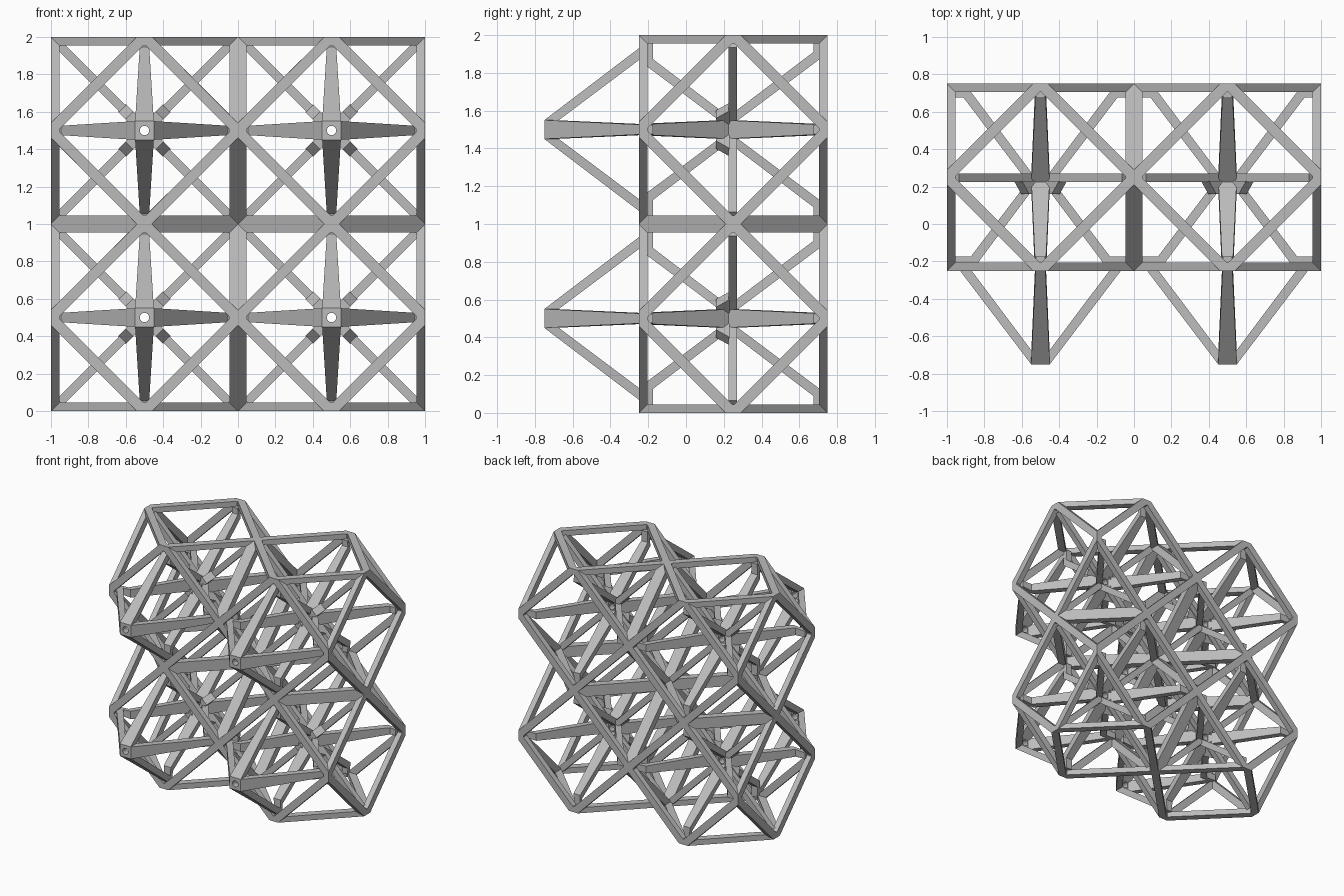
import bpy, bmesh, math
from mathutils import Vector, Matrix

cube = bpy.data.objects.get("Cube")
if cube:
    bpy.data.objects.remove(cube, do_unlink=True)

grey = bpy.data.materials.new("plain_grey")
grey.use_nodes = True
grey.diffuse_color = (0.5, 0.5, 0.5, 1)
grey.node_tree.nodes["Principled BSDF"].inputs["Base Color"].default_value = (0.5, 0.5, 0.5, 1)

THICK = 0.045   # depth of the frames
HALF = 0.04     # half bar width measured along an axis


def finish(bm, name):
    bmesh.ops.recalc_face_normals(bm, faces=bm.faces)
    mesh = bpy.data.meshes.new(name)
    bm.to_mesh(mesh)
    bm.free()
    mesh.materials.append(grey)
    return mesh


def thicken(bm, faces, depth):
    new = bmesh.ops.extrude_face_region(bm, geom=faces, use_keep_orig=True)["geom"]
    verts = [v for v in new if isinstance(v, bmesh.types.BMVert)]
    bmesh.ops.translate(bm, verts=verts, vec=(0, 0, depth))


def arms(bm, profile, width, start=0.0):
    """Four arms about local z; profile is (radius, depth), width(radius) is the half width."""
    for k in range(4):
        rot = Matrix.Rotation(start + k * math.pi / 2, 3, 'Z')
        sides = [[bm.verts.new(rot @ Vector((r, s * width(r), d))) for r, d in profile]
                 for s in (-1, 1)]
        bm.faces.new(sides[0])
        bm.faces.new(sides[1][::-1])
        n = len(profile)
        for i in range(n):
            j = (i + 1) % n
            bm.faces.new((sides[0][i], sides[1][i], sides[1][j], sides[0][j]))


def frame_mesh():
    """Diamond frame with clipped corners, outer side at z = 0."""
    bm = bmesh.new()
    inner, outer = [], []
    for k in range(4):
        rot = Matrix.Rotation(k * math.pi / 2, 3, 'Z')
        inner.append(bm.verts.new(rot @ Vector((0.5 - HALF, 0, 0))))
        outer.append([bm.verts.new(rot @ Vector((0.5, s * HALF, 0))) for s in (-1, 1)])
    faces = []
    for k in range(4):
        n = (k + 1) % 4
        faces.append(bm.faces.new((outer[k][0], outer[k][1], inner[k])))
        faces.append(bm.faces.new((outer[k][1], outer[n][0], inner[n], inner[k])))
    thicken(bm, faces, -THICK)
    return finish(bm, "diamond_frame")


def pyramid_mesh(name, depth):
    """Four tapered arms spreading from a square hub with a round hole."""
    bm = bmesh.new()
    ring = []
    for k in range(16):
        a = k * math.pi / 8
        c, s = math.cos(a), math.sin(a)
        m = 0.05 / max(abs(c), abs(s))
        ring.append((bm.verts.new((c * m, s * m, 0)),
                     bm.verts.new((c * 0.025, s * 0.025, 0))))
    faces = []
    for k in range(16):
        (a, b), (c, d) = ring[k], ring[(k + 1) % 16]
        faces.append(bm.faces.new((a, c, d, b)))
    thicken(bm, faces, 0.05)
    slope = 0.76
    tab = depth - 0.03
    r_tab = 0.05 + slope * tab
    profile = [(0.03, 0), (0.05, 0), (r_tab, tab), (0.46, tab), (0.46, depth),
               (r_tab - 0.04, depth), (0.03, 0.05)]
    arms(bm, profile, lambda r: 0.05 - 0.025 * max(r - 0.05, 0) / 0.4)
    return finish(bm, name)


def cross_mesh():
    """Flat diagonal bars across the middle of a cell."""
    bm = bmesh.new()
    arms(bm, [(0.05, -0.025), (0.64, -0.025), (0.64, 0.02), (0.05, 0.02)],
         lambda r: 0.024, math.pi / 4)
    return finish(bm, "cross_bars")


def feet_mesh():
    """Short wedges around the middle hub."""
    bm = bmesh.new()
    arms(bm, [(0.06, -0.09), (0.115, -0.09), (0.17, -0.02), (0.06, -0.02)],
         lambda r: 0.03, math.pi / 4)
    return finish(bm, "hub_wedges")


def place(mesh, name, loc, axis):
    ob = bpy.data.objects.new(name, mesh)
    ob.location = loc
    ob.rotation_mode = 'QUATERNION'
    ob.rotation_quaternion = Vector(axis).to_track_quat('Z', 'Y')
    bpy.context.collection.objects.link(ob)


frame = frame_mesh()
front_pyramid = pyramid_mesh("front_pyramid", 0.55)
rear_pyramid = pyramid_mesh("rear_pyramid", 0.505)
inner_pyramid = pyramid_mesh("inner_pyramid", 0.455)
cross, feet = cross_mesh(), feet_mesh()

sides = {"left": (1, 0, 0), "right": (-1, 0, 0), "back": (0, 1, 0),
         "front": (0, -1, 0), "top": (0, 0, 1), "bottom": (0, 0, -1)}
back = (0, 1, 0)

# Four cells, two wide and two high
for x, column in ((-0.5, "right"), (0.5, "left")):
    for z, row in ((0.5, "lower"), (1.5, "upper")):
        cell = f"{row}_{column}"
        mid = Vector((x, 0.25, z))
        for side, n in sides.items():
            place(frame, f"{cell}_{side}_frame", mid + Vector(n) * 0.5, n)
        place(front_pyramid, f"{cell}_front_pyramid", (x, -0.75, z), back)
        place(rear_pyramid, f"{cell}_rear_pyramid", (x, 0.2, z), back)
        place(inner_pyramid, f"{cell}_inner_pyramid", mid, (0, -1, 0))
        place(cross, f"{cell}_cross_bars", mid, back)
        place(feet, f"{cell}_hub_wedges", mid, back)
